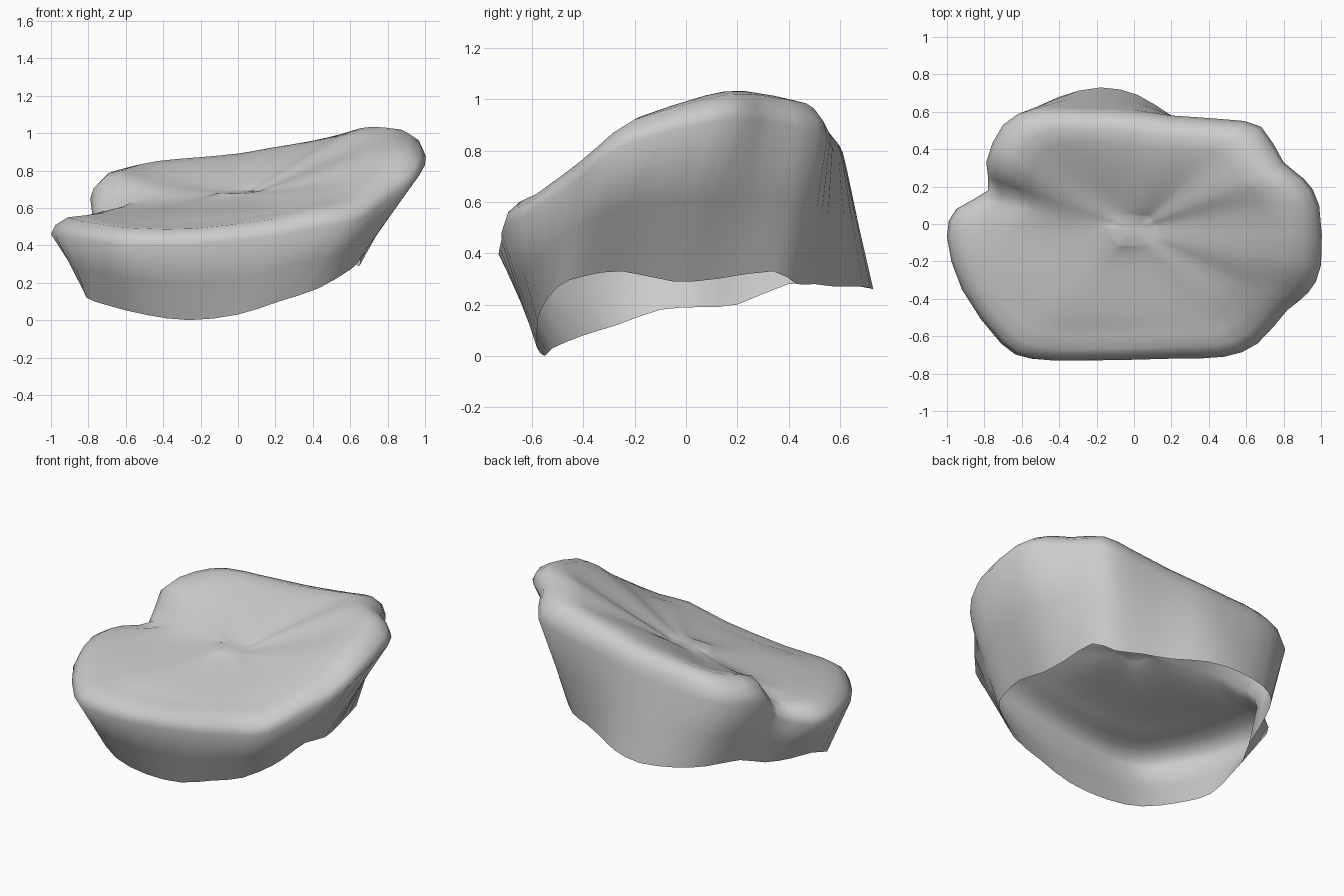
import bpy
import bmesh
from mathutils import Vector

cube = bpy.data.objects.get("Cube")
if cube:
    bpy.data.objects.remove(cube, do_unlink=True)


def make_material(name, colour):
    material = bpy.data.materials.new(name)
    material.use_nodes = True
    material.diffuse_color = colour
    material.node_tree.nodes["Principled BSDF"].inputs["Base Color"].default_value = colour
    return material


# Widest outline of the rock, counter-clockwise from the front
SHOULDER = [
    (-.26, -.73, .4), (.2, -.72, .45), (.48, -.71, .51), (.66, -.64, .54),
    (.82, -.46, .66), (.93, -.37, .73), (1, -.22, .83), (.99, .1, .91),
    (.91, .24, .92), (.8, .33, .91), (.68, .52, .87), (.48, .56, .83),
    (.2, .58, .79), (0, .61, .76), (-.25, .62, .74), (-.52, .62, .72),
    (-.7, .53, .69), (-.79, .33, .65), (-.78, .18, .49), (-.95, .08, .46),
    (-1, -.07, .46), (-.92, -.35, .44), (-.71, -.64, .41), (-.55, -.72, .4),
]

# Open lower rim, matched point for point with the outline above
RIM = [
    (-.26, -.55, 0), (0, -.58, .03), (.22, -.58, .1), (.43, -.57, .17),
    (.6, -.5, .27), (.64, -.4, .31), (.65, -.25, .33), (.65, -.05, .29),
    (.63, .12, .3), (.6, .34, .33), (.5, .43, .28), (.36, .5, .28),
    (.2, .58, .27), (.02, .69, .27), (-.18, .73, .26), (-.4, .68, .27),
    (-.55, .58, .28), (-.66, .4, .28), (-.7, .2, .2), (-.78, .05, .19),
    (-.82, -.1, .18), (-.81, -.27, .12), (-.7, -.4, .08), (-.5, -.52, .03),
]

CENTRE = Vector((0, -.03, .7))
DISH_DEPTH = .06


def smooth_ring(points):
    """Double the points of a closed ring along a smooth curve."""
    ring = [Vector(p) for p in points]
    total = len(ring)
    result = []
    for i, point in enumerate(ring):
        following = ring[(i + 1) % total]
        outer = ring[i - 1] + ring[(i + 2) % total]
        result += [point, (9 * (point + following) - outer) / 16]
    return result


def inset_ring(points, scale, lift):
    """Pull a ring towards the centre axis and raise it, more at the back."""
    ring = []
    for point in points:
        moved = CENTRE.lerp(point, scale)
        moved.z = point.z + lift * (1 + max(point.y, 0) / 2)
        ring.append(moved)
    return ring


# Wall rings from the rim up, then the rounded lip and the broad top
rim = smooth_ring(RIM)
shoulder = smooth_ring(SHOULDER)
middle = [low.lerp(high, .5) for low, high in zip(rim, shoulder)]
lip_low = inset_ring(shoulder, .975, .05)
lip_high = inset_ring(shoulder, .91, .09)
lip_inner = inset_ring(shoulder, .82, .1)
rings = [rim, middle, shoulder, lip_low, lip_high, lip_inner]
wall_rings = len(rings)
SCALES = [.87 ** k for k in range(1, 15)]
rings += [[CENTRE.lerp(p, scale) for p in lip_inner] for scale in SCALES]

# Loft the rings into one open shell
bm = bmesh.new()
loops = [[bm.verts.new(point) for point in ring] for ring in rings]
count = len(rim)
for lower, upper in zip(loops, loops[1:]):
    for i in range(count):
        j = (i + 1) % count
        bm.faces.new((lower[i], lower[j], upper[j], upper[i]))
hub = bm.verts.new(CENTRE)
for i in range(count):
    bm.faces.new((loops[-1][i], loops[-1][(i + 1) % count], hub))

# Relax the top into a smooth slope, then hollow it slightly
inner = [v for loop in loops[wall_rings:] for v in loop] + [hub]
for step in range(400):
    heights = [sum(e.other_vert(v).co.z for e in v.link_edges) / len(v.link_edges)
               for v in inner]
    for v, height in zip(inner, heights):
        v.co.z = height
for loop, scale in zip(loops[wall_rings:], SCALES):
    for v in loop:
        v.co.z -= DISH_DEPTH * (1 - scale ** 2) ** 2
hub.co.z -= DISH_DEPTH

mesh = bpy.data.meshes.new("rock_shell")
bm.to_mesh(mesh)
bm.free()
mesh.materials.append(make_material("stone_grey", (.6, .6, .6, 1)))
rock = bpy.data.objects.new("rock_shell", mesh)
bpy.context.collection.objects.link(rock)
bpy.context.view_layer.objects.active = rock
rock.select_set(True)
bpy.ops.object.shade_smooth()
